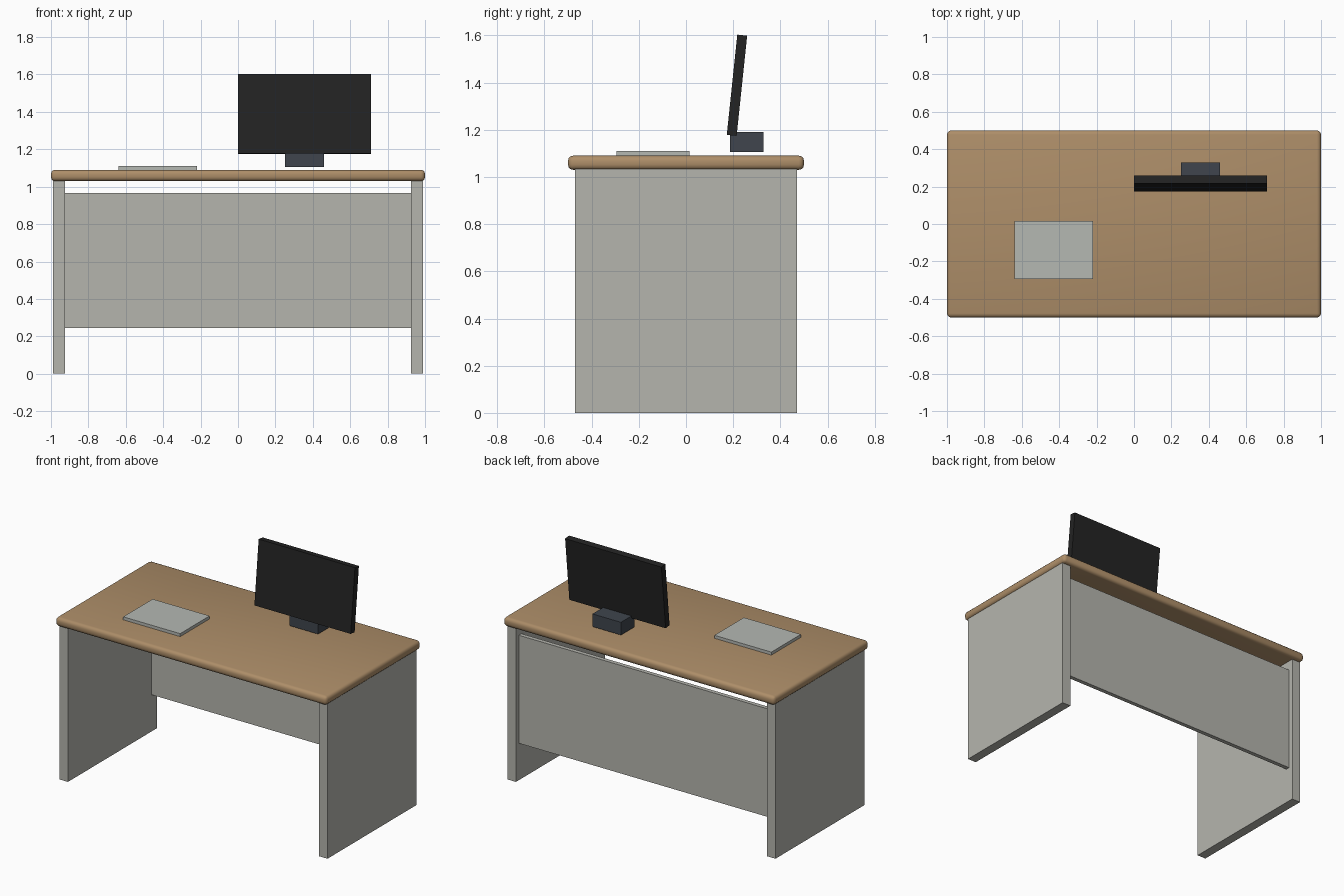
import bpy
import math
from mathutils import Vector

cube = bpy.data.objects.get("Cube")
if cube:
    bpy.data.objects.remove(cube, do_unlink=True)


def material(name, rgb):
    mat = bpy.data.materials.new(name)
    mat.use_nodes = True
    colour = (*rgb, 1.0)
    mat.diffuse_color = colour
    mat.node_tree.nodes["Principled BSDF"].inputs["Base Color"].default_value = colour
    return mat


def box(name, low, high, mat, tilt=0.0):
    """Box between two opposite corners, tilted about its own centre."""
    low, high = Vector(low), Vector(high)
    bpy.ops.mesh.primitive_cube_add(size=1, location=(low + high) / 2)
    obj = bpy.context.object
    obj.name = name
    obj.scale = high - low
    bpy.ops.object.transform_apply(location=False, rotation=False, scale=True)
    obj.rotation_euler.x = math.radians(tilt)
    obj.data.materials.append(mat)
    return obj


wood = material("warm wood", (0.42, 0.27, 0.14))
grey = material("light grey panel", (0.46, 0.46, 0.42))
silver = material("pale silver", (0.46, 0.48, 0.45))
black = material("screen black", (0.017, 0.017, 0.017))
slate = material("dark slate", (0.05, 0.06, 0.075))

# Desktop with soft rounded edges
desktop = box("desktop", (-1, -0.5, 1.03), (1, 0.5, 1.09), wood)
bevel = desktop.modifiers.new("rounded edge", "BEVEL")
bevel.width = 0.022
bevel.segments = 3
desktop.data.shade_smooth()

# Side panels that carry the desktop
for side, x in (("left", 0.957), ("right", -0.957)):
    box(side + "_side_panel", (x - 0.032, -0.47, 0), (x + 0.032, 0.47, 1.04), grey)

# Modesty panel set in from the back
box("back_panel", (-0.927, 0.41, 0.245), (0.927, 0.438, 0.965), grey)

# Closed laptop
box("laptop", (-0.64, -0.295, 1.088), (-0.22, 0.015, 1.11), silver)

# Monitor and its stand, leaning back
box("monitor_stand", (0.25, 0.186, 1.105), (0.46, 0.328, 1.19), slate)
box("monitor", (0, 0.195, 1.175), (0.71, 0.237, 1.602), black, tilt=-6)
